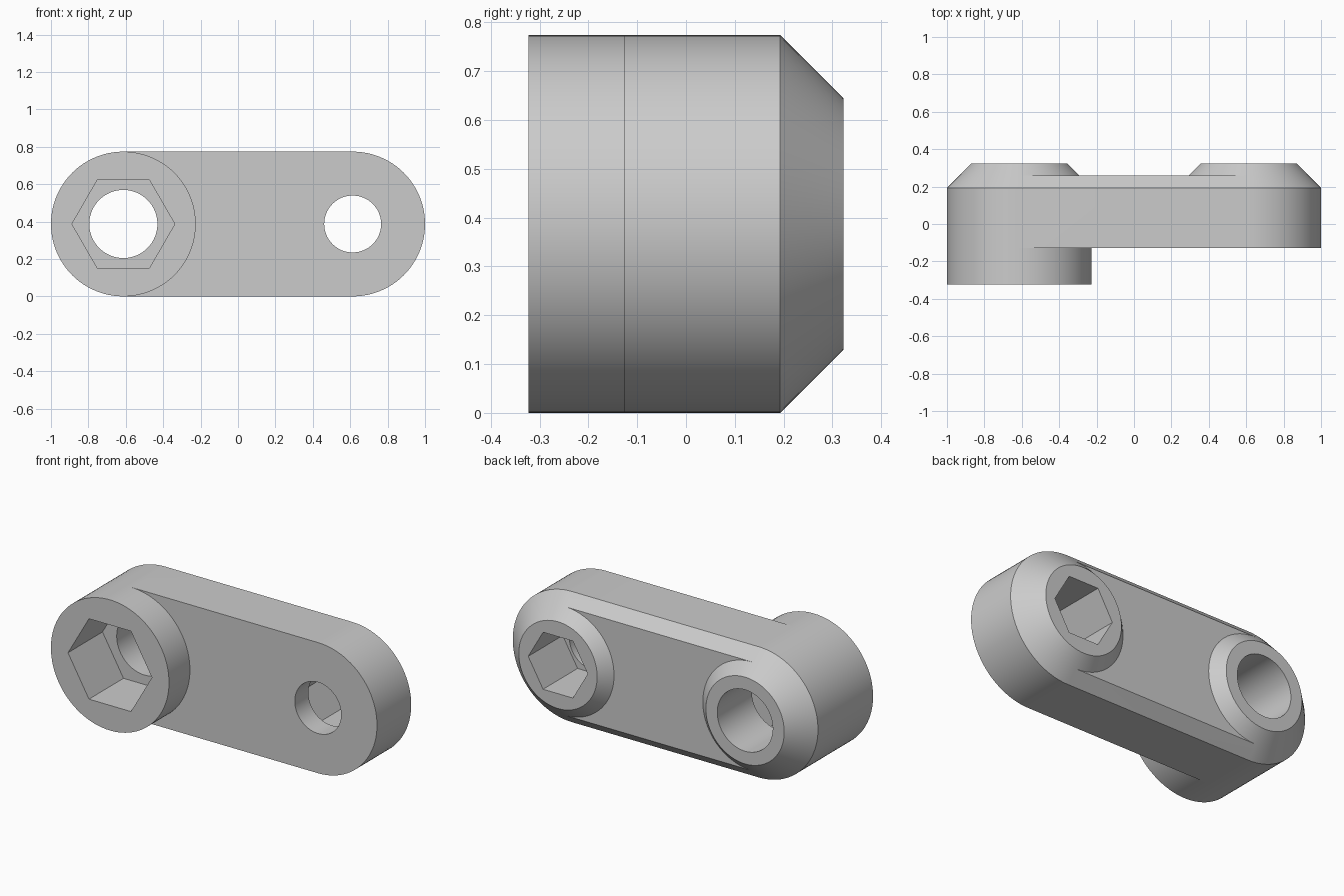
import bpy, bmesh
from math import cos, sin, pi

cube = bpy.data.objects.get("Cube")
if cube:
    bpy.data.objects.remove(cube, do_unlink=True)

# Shared dimensions
R = 0.387          # outer radius of the arm ends, also height of the axis
CX = 0.613         # distance of each bore from the middle
FRONT, PLATE, RIM, BACK_FACE, TOP = -0.323, -0.127, 0.193, 0.258, 0.323

grey = bpy.data.materials.new("plain grey")
grey.use_nodes = True
colour = (0.6, 0.6, 0.6, 1)
grey.diffuse_color = colour
grey.node_tree.nodes["Principled BSDF"].inputs["Base Color"].default_value = colour


def outline(radius, span, sides, start):
    """Closed outline in x and z: two half circles pulled apart by span."""
    half = sides // 2
    points = []
    for side in (1, -1):
        first = start + (0 if side > 0 else pi)
        for i in range(half + 1):
            a = first + i * pi / half
            points.append((side * span + radius * cos(a), R + radius * sin(a)))
    return points


def loft(name, rings, x=0, span=0, sides=96, start=-pi / 2):
    """Solid through rings of (y, radius), capped at both ends."""
    bm = bmesh.new()
    loops = [[bm.verts.new((x + px, y, pz)) for px, pz in outline(r, span, sides, start)]
             for y, r in rings]
    for a, b in zip(loops, loops[1:]):
        for i in range(len(a)):
            j = (i + 1) % len(a)
            bm.faces.new((a[i], a[j], b[j], b[i]))
    bm.faces.new(loops[0])
    bm.faces.new(loops[-1])
    bmesh.ops.remove_doubles(bm, verts=bm.verts, dist=1e-5)
    bmesh.ops.recalc_face_normals(bm, faces=bm.faces)
    mesh = bpy.data.meshes.new(name)
    bm.to_mesh(mesh)
    bm.free()
    mesh.materials.append(grey)
    obj = bpy.data.objects.new(name, mesh)
    bpy.context.collection.objects.link(obj)
    return obj


def combine(target, other, operation):
    """Apply an exact boolean and drop the second solid."""
    mod = target.modifiers.new(operation.lower(), 'BOOLEAN')
    mod.operation, mod.solver, mod.object = operation, 'EXACT', other
    bpy.context.view_layer.objects.active = target
    bpy.ops.object.modifier_apply(modifier=mod.name)
    bpy.data.objects.remove(other, do_unlink=True)


# Arm: rounded bar with a chamfered back
arm = loft("link_arm", [(PLATE, R), (RIM, R), (BACK_FACE, R + RIM - BACK_FACE)], span=CX)

# Conical bosses on the back, rooted inside the arm
for side in (-1, 1):
    boss = loft("back_boss", [(0.1, 0.3), (BACK_FACE, R + RIM - BACK_FACE),
                              (TOP, R + RIM - TOP)], x=side * CX)
    combine(arm, boss, 'UNION')

# Drum on the front, rooted inside the arm
drum = loft("front_drum", [(FRONT, R), (PLATE, R), (0, 0.3)], x=-CX)
combine(arm, drum, 'UNION')

# Round through bores
for x, radius in ((-CX, 0.182), (CX, 0.152)):
    combine(arm, loft("bore", [(-0.5, radius), (0.5, radius)], x=x), 'DIFFERENCE')

# Hexagonal pockets: large one in the drum, small one in the opposite back boss
for x, radius, end in ((-CX, 0.275, -0.5), (CX, 0.195, 0.5)):
    pocket = loft("hex_pocket", [(end, radius), (0, radius)], x=x, sides=6, start=0)
    combine(arm, pocket, 'DIFFERENCE')

# Smooth curved walls, keep the edges crisp
bpy.ops.object.select_all(action='DESELECT')
arm.select_set(True)
bpy.context.view_layer.objects.active = arm
bpy.ops.object.shade_smooth_by_angle()
